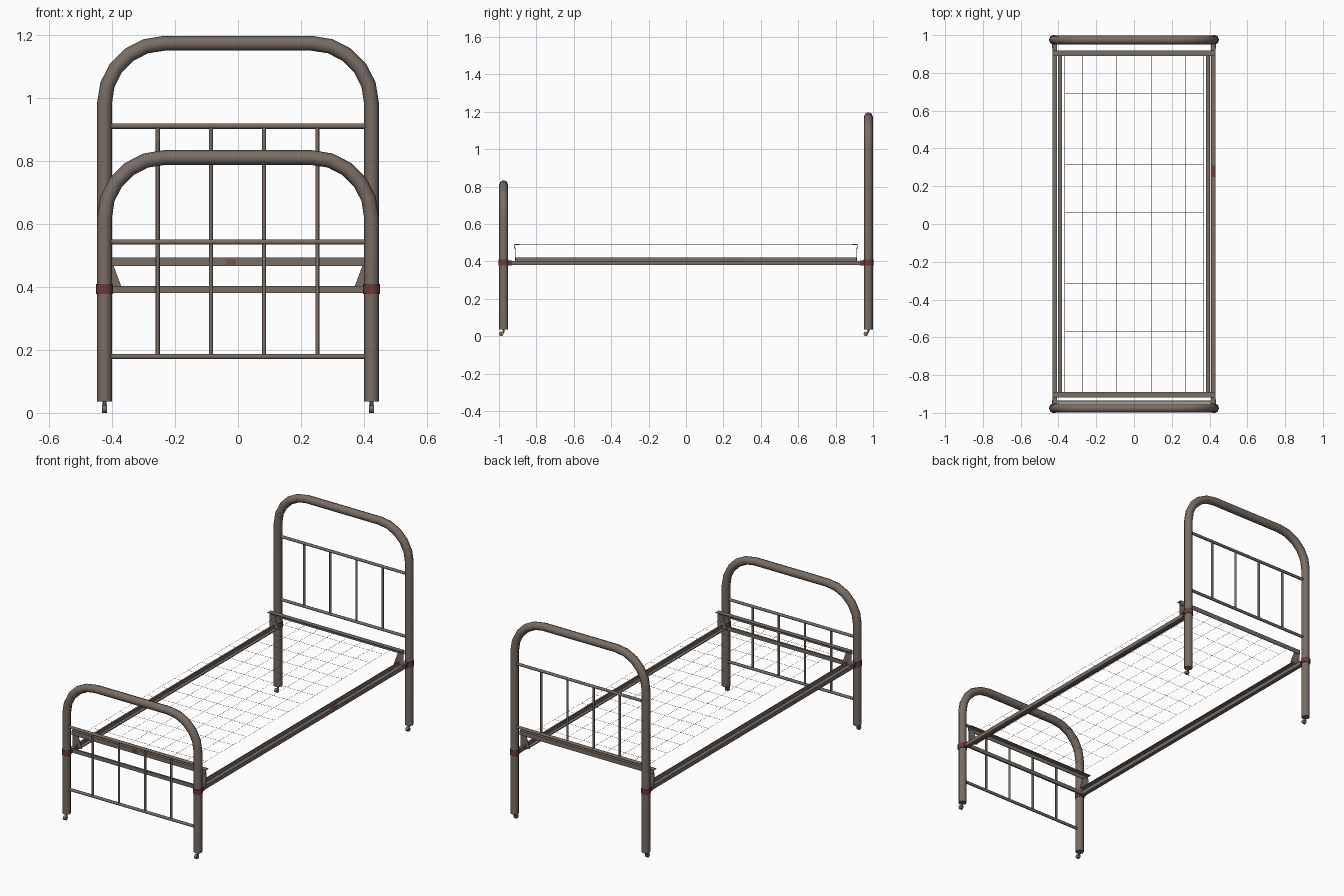
import bpy, bmesh, math
from mathutils import Vector

if "Cube" in bpy.data.objects:
    bpy.data.objects.remove(bpy.data.objects["Cube"])


def mat(name, rgb):
    m = bpy.data.materials.new(name)
    m.diffuse_color = (*rgb, 1)
    m.use_nodes = True
    m.node_tree.nodes["Principled BSDF"].inputs["Base Color"].default_value = m.diffuse_color
    return m


PAINT = mat("grey_brown_paint", (0.19, 0.153, 0.127))
RED = mat("rust_red", (0.15, 0.046, 0.041))


def tubes(name, paths, radius, material, res=2, smooth=True):
    """Round bars along a list of point paths, joined as one mesh."""
    cu = bpy.data.curves.new(name, 'CURVE')
    cu.dimensions = '3D'
    cu.bevel_depth = radius
    cu.bevel_resolution = res
    cu.use_fill_caps = True
    for pts in paths:
        sp = cu.splines.new('POLY')
        sp.points.add(len(pts) - 1)
        for p, co in zip(sp.points, pts):
            p.co = (*co, 1)
    ob = bpy.data.objects.new(name, cu)
    bpy.context.collection.objects.link(ob)
    bpy.ops.object.select_all(action='DESELECT')
    ob.select_set(True)
    bpy.context.view_layer.objects.active = ob
    bpy.ops.object.convert(target='MESH')
    ob = bpy.context.object
    ob.data.materials.clear()
    ob.data.materials.append(material)
    if smooth:
        bpy.ops.object.shade_smooth_by_angle(angle=math.radians(50))
    return ob


def boxes(name, bounds, material):
    """Boxes given as (x0, x1, y0, y1, z0, z1), joined as one mesh."""
    bm = bmesh.new()
    for x0, x1, y0, y1, z0, z1 in bounds:
        vs = bmesh.ops.create_cube(bm, size=1)["verts"]
        for v in vs:
            v.co = Vector(((x0 + x1) / 2 + v.co.x * (x1 - x0),
                           (y0 + y1) / 2 + v.co.y * (y1 - y0),
                           (z0 + z1) / 2 + v.co.z * (z1 - z0)))
    return finish(name, bm, material)


def finish(name, bm, material):
    bmesh.ops.recalc_face_normals(bm, faces=bm.faces[:])
    me = bpy.data.meshes.new(name)
    bm.to_mesh(me)
    bm.free()
    me.materials.append(material)
    ob = bpy.data.objects.new(name, me)
    bpy.context.collection.objects.link(ob)
    return ob


def span(s, a, b):
    return tuple(sorted((s * a, s * b)))


POST_X, TUBE_R, END_Y, BEND = 0.424, 0.0235, 0.975, 0.19


def end_frame(name, y, top, bar_zs):
    # bent tube hoop
    arc = [(POST_X - BEND + BEND * math.cos(a), y, top - BEND + BEND * math.sin(a))
           for a in (math.radians(18 * i) for i in range(6))]
    right = [(POST_X, y, 0.036)] + arc
    left = [(-x, yy, z) for x, yy, z in reversed(right)]
    tubes(name + "_hoop", [right + left], TUBE_R, PAINT, res=2)
    # two cross bars and four spindles
    tubes(name + "_cross_bars",
          [[(-POST_X, y, z), (POST_X, y, z)] for z in bar_zs], 0.0085, PAINT, 2)
    tubes(name + "_spindles",
          [[(x, y, bar_zs[0]), (x, y, bar_zs[1])] for x in (-0.255, -0.086, 0.083, 0.252)],
          0.0065, PAINT, 2)
    # castors: stem and offset wheel
    for s, side in ((-1, "left"), (1, "right")):
        x, yw = s * POST_X, y - 0.013
        tubes(f"{name}_{side}_castor_stem",
              [[(x, y, 0.045), (x, y, 0.024), (x, yw, 0.014)]], 0.006, PAINT, 1)
        tubes(f"{name}_{side}_castor_wheel",
              [[(x - 0.008, yw, 0.0125), (x + 0.008, yw, 0.0125)]], 0.0125, PAINT, 2)


end_frame("headboard", END_Y, 1.174, (0.543, 0.911))
end_frame("footboard", -END_Y, 0.811, (0.179, 0.543))

# red clamps around the posts, with a thin cheek reaching in to the rails
for sy, end in ((-1, "foot"), (1, "head")):
    for sx, side in ((-1, "left"), (1, "right")):
        x, y = sx * POST_X, sy * END_Y
        tubes(f"{end}_{side}_collar", [[(x, y, 0.378), (x, y, 0.409)]], 0.0265, RED, 2)
        boxes(f"{end}_{side}_clamp",
              [(*span(sx, 0.426, 0.433), *span(sy, 0.93, 0.97), 0.379, 0.405)], RED)

# side rails: outer square bar and inner angle iron
for s, side in ((-1, "left"), (1, "right")):
    boxes(f"{side}_outer_rail", [(*span(s, 0.408, 0.431), -0.95, 0.95, 0.38, 0.403)], PAINT)
    boxes(f"{side}_inner_rail", [
        (*span(s, 0.380, 0.403), -0.915, 0.915, 0.398, 0.402),
        (*span(s, 0.399, 0.403), -0.915, 0.915, 0.398, 0.42)], PAINT)

# end angle irons holding the wire mesh, with slanted corner brackets
for s, end in ((-1, "foot"), (1, "head")):
    boxes(f"{end}_angle_iron", [
        (-0.432, 0.432, *span(s, 0.914, 0.918), 0.467, 0.493),
        (-0.432, 0.432, *span(s, 0.890, 0.918), 0.489, 0.493)], PAINT)
    bm = bmesh.new()
    for sx in (-1, 1):
        f = bm.faces.new([bm.verts.new((sx * x, s * 0.912, z)) for x, z in
                          ((0.432, 0.475), (0.398, 0.475), (0.370, 0.400), (0.432, 0.400))])
        ext = bmesh.ops.extrude_face_region(bm, geom=[f], use_keep_orig=True)["geom"]
        for v in (g for g in ext if isinstance(g, bmesh.types.BMVert)):
            v.co.y -= s * 0.004
    finish(f"{end}_corner_brackets", bm, PAINT)

# lower tie bar at the foot
boxes("foot_tie_bar", [(-0.41, 0.41, -0.945, -0.935, 0.381, 0.403)], PAINT)

# small red stripes on the foot angle iron and right rail
boxes("foot_stripes", [(-0.038, -0.006, -0.9195, -0.917, z, z + 0.003)
                       for z in (0.472, 0.478, 0.484)], RED)
boxes("rail_patch", [(0.412, 0.4315, 0.25, 0.31, 0.400, 0.4035)], RED)

# fine wire mesh
Z = 0.489
long_wires = [[(0.0915 * i, -0.9, Z), (0.0915 * i, 0.9, Z)] for i in range(-4, 5)]
cross_wires = [[(-0.366, -0.82 + 0.126 * i, Z), (0.366, -0.82 + 0.126 * i, Z)]
               for i in range(14)]
tubes("wire_mesh", long_wires + cross_wires, 0.0007, PAINT, 0, smooth=False)
